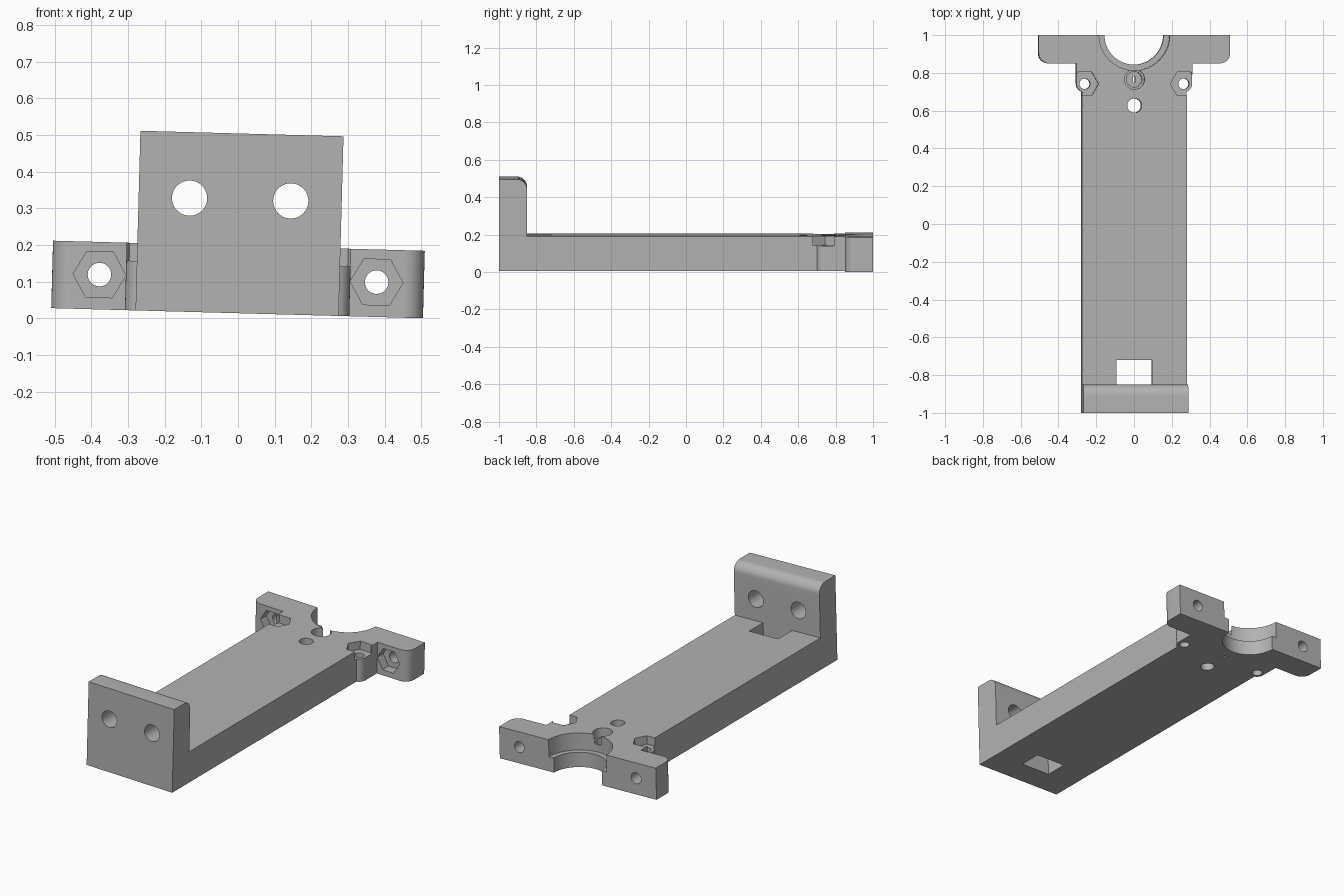
import bpy
import bmesh
from math import cos, sin, pi, radians
from mathutils import Vector

if "Cube" in bpy.data.objects:
    bpy.data.objects.remove(bpy.data.objects["Cube"], do_unlink=True)

grey = bpy.data.materials.new("plain_grey")
grey.use_nodes = True
colour = (0.45, 0.45, 0.45, 1)
grey.diffuse_color = colour
grey.node_tree.nodes["Principled BSDF"].inputs["Base Color"].default_value = colour

HEIGHT = 0.184
HALF_BODY = 0.277
HALF_NECK = 0.306
HALF_WING = 0.507
BOSS = (0.262, 0.742)


def arc(cx, cy, r, start, end, steps=10):
    angles = [radians(start + (end - start) * i / steps) for i in range(steps + 1)]
    return [(cx + r * cos(a), cy + r * sin(a)) for a in angles]


def prism(name, outline, low, high, axis="z"):
    """Extrude a closed 2D outline along one axis."""
    place = {"x": lambda a, b, h: (h, a, b),
             "y": lambda a, b, h: (a, h, b),
             "z": lambda a, b, h: (a, b, h)}[axis]
    bm = bmesh.new()
    face = bm.faces.new([bm.verts.new(place(a, b, low)) for a, b in outline])
    grown = bmesh.ops.extrude_face_region(bm, geom=[face])["geom"]
    moved = [v for v in grown if isinstance(v, bmesh.types.BMVert)]
    bmesh.ops.translate(bm, verts=moved, vec=Vector(place(0, 0, high - low)))
    bmesh.ops.recalc_face_normals(bm, faces=bm.faces)
    mesh = bpy.data.meshes.new(name)
    bm.to_mesh(mesh)
    bm.free()
    mesh.materials.append(grey)
    obj = bpy.data.objects.new(name, mesh)
    bpy.context.collection.objects.link(obj)
    return obj


def round_prism(name, centre, r, low, high, axis="z", sides=48):
    return prism(name, arc(*centre, r, 0, 360 - 360 / sides, sides - 1), low, high, axis)


def box_outline(x0, x1, y0, y1):
    return [(x0, y0), (x1, y0), (x1, y1), (x0, y1)]


def combine(target, tool, operation):
    mod = target.modifiers.new(operation.lower(), "BOOLEAN")
    mod.operation = operation
    mod.solver = "EXACT"
    mod.object = tool
    bpy.context.view_layer.objects.active = target
    bpy.ops.object.modifier_apply(modifier=mod.name)
    bpy.data.objects.remove(tool, do_unlink=True)


# Base: long bar, rounded bosses and end wings as one mirrored plan outline
r_boss = HALF_NECK - BOSS[0]
side = [(HALF_BODY, -1)]
side += [p for p in arc(*BOSS, r_boss, -70, 0)]
side += [(HALF_NECK, 0.85)]
side += arc(HALF_WING - 0.055, 0.905, 0.055, -90, 0)
side += [(HALF_WING, 1)]
outline = side + [(-x, y) for x, y in reversed(side)]
bracket = prism("mounting_bracket", outline, 0, HEIGHT)

# Upright end plate with a rounded inner top edge
plate = [(-1, 0.1), (-0.85, 0.1)] + arc(-0.905, 0.435, 0.055, 0, 90) + [(-1, 0.49)]
combine(bracket, prism("end_plate", plate, -HALF_BODY, HALF_BODY, "x"), "UNION")

# Stepped half-round seat in the far end
cutters = [
    round_prism("seat_upper", (0, 1), 0.187, 0.085, 0.3, sides=96),
    round_prism("seat_lower", (0, 1), 0.156, -0.1, 0.3, sides=96),
    # Centre hole, blind stepped pocket with slot, and rectangular opening
    round_prism("centre_hole", (0, 0.627), 0.038, -0.1, 0.3),
    round_prism("pocket_rim", (0, 0.766), 0.053, 0.13, 0.3),
    round_prism("pocket_core", (0, 0.766), 0.041, 0.07, 0.3),
    prism("pocket_slot", box_outline(-0.005, 0.005, 0.75, 0.782), -0.1, 0.3),
    prism("strap_opening", box_outline(-0.094, 0.094, -0.85, -0.72), -0.1, 0.3),
]

# Paired bolt holes and hexagonal nut recesses
for s in (-1, 1):
    boss = (s * BOSS[0], BOSS[1])
    wing = (s * 0.378, 0.095)
    cutters += [
        round_prism("boss_hole", boss, 0.028, -0.1, 0.3),
        round_prism("boss_nut", boss, 0.072, 0.135, 0.3, sides=6),
        round_prism("wing_hole", wing, 0.032, 0.8, 1.1, "y"),
        round_prism("wing_nut", wing, 0.072, 0.8, 0.905, "y", sides=6),
        round_prism("plate_hole", (s * 0.138, 0.31), 0.048, -1.1, -0.8, "y"),
    ]

for cutter in cutters:
    combine(bracket, cutter, "DIFFERENCE")

# Slight sideways lean of the whole part
bracket.rotation_euler.y = 0.0272
bracket.location = (-0.0025, 0, 0.0138)

bpy.ops.object.select_all(action="DESELECT")
bracket.select_set(True)
bpy.context.view_layer.objects.active = bracket
bpy.ops.object.shade_smooth_by_angle(angle=radians(25))
